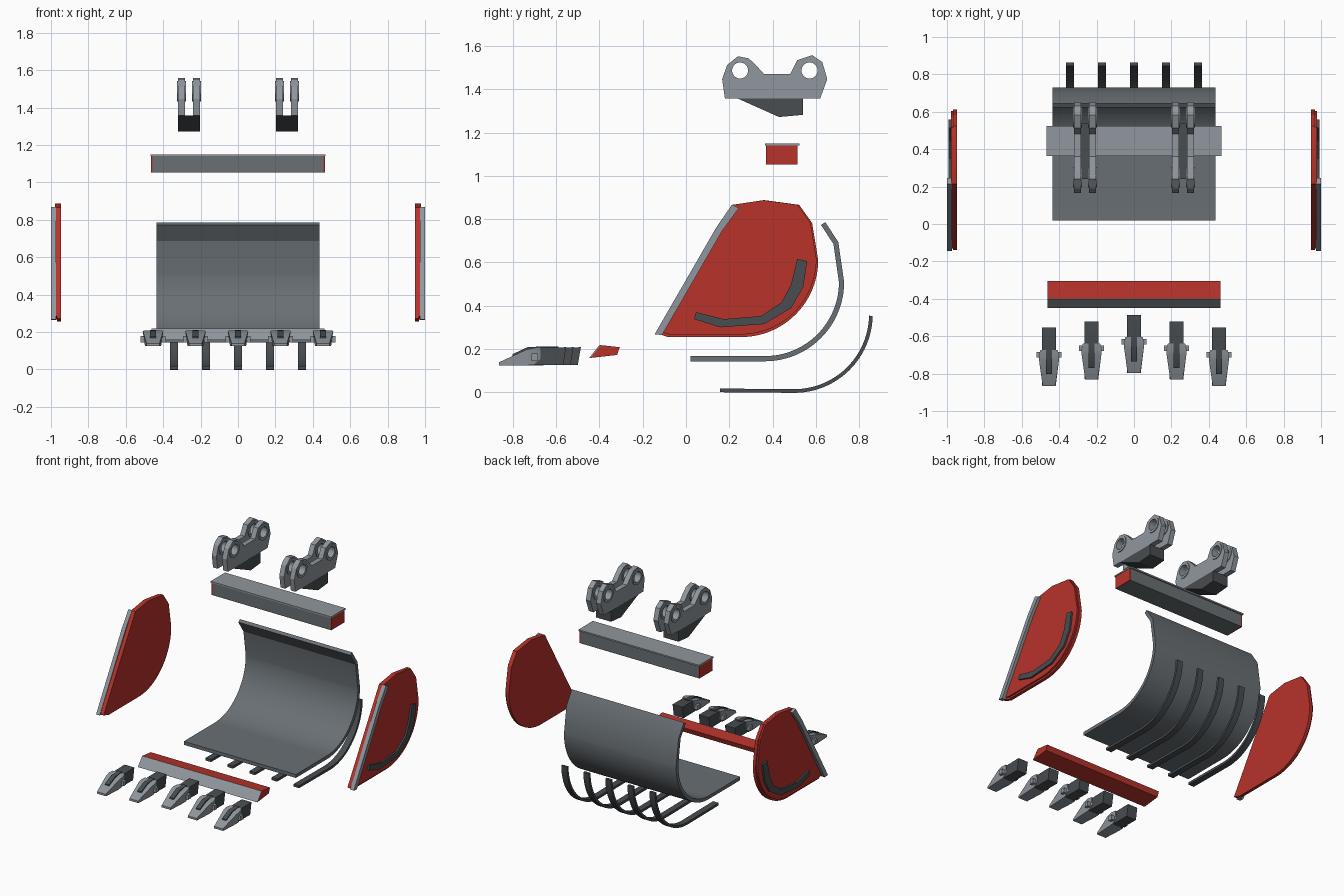
import bpy, bmesh
from math import sin, cos, pi, radians
from mathutils import Matrix, Vector

if "Cube" in bpy.data.objects:
    bpy.data.objects.remove(bpy.data.objects["Cube"])


def material(name, rgb):
    m = bpy.data.materials.new(name)
    m.diffuse_color = (*rgb, 1)
    m.use_nodes = True
    m.node_tree.nodes["Principled BSDF"].inputs["Base Color"].default_value = m.diffuse_color
    return m


RED = material("red_paint", (0.48, 0.033, 0.024))
LIGHT = material("light_steel", (0.28, 0.31, 0.34))
MID = material("mid_steel", (0.14, 0.16, 0.175))
DARK = material("dark_steel", (0.065, 0.075, 0.082))
YZ = Matrix(((0, 0, 1), (1, 0, 0), (0, 1, 0)))  # profile (y, z) extruded along x


def finish(name, bm, mat):
    bmesh.ops.remove_doubles(bm, verts=bm.verts, dist=1e-5)
    bmesh.ops.recalc_face_normals(bm, faces=bm.faces)
    me = bpy.data.meshes.new(name)
    bm.to_mesh(me)
    bm.free()
    me.materials.append(mat)
    ob = bpy.data.objects.new(name, me)
    bpy.context.collection.objects.link(ob)
    bpy.context.view_layer.objects.active = ob
    bpy.ops.object.select_all(action='DESELECT')
    ob.select_set(True)
    bpy.ops.object.shade_smooth_by_angle(angle=radians(25))
    return ob


def extrude(name, loops, x0, x1, mat):
    """Fill (y, z) loops (inner loops become holes) and extrude from x0 to x1."""
    x0, x1 = min(x0, x1), max(x0, x1)
    cu = bpy.data.curves.new(name, 'CURVE')
    cu.dimensions, cu.fill_mode, cu.extrude = '2D', 'BOTH', (x1 - x0) / 2
    for loop in loops:
        sp = cu.splines.new('POLY')
        sp.points.add(len(loop) - 1)
        for p, (y, z) in zip(sp.points, loop):
            p.co = (y, z, 0, 1)
        sp.use_cyclic_u = True
    tmp = bpy.data.objects.new(name + "_profile", cu)
    bpy.context.collection.objects.link(tmp)
    bpy.context.view_layer.update()
    me = bpy.data.meshes.new_from_object(tmp.evaluated_get(bpy.context.evaluated_depsgraph_get()))
    bm = bmesh.new()
    bm.from_mesh(me)
    bpy.data.objects.remove(tmp)
    bpy.data.curves.remove(cu)
    bpy.data.meshes.remove(me)
    bm.transform(Matrix.Translation(((x0 + x1) / 2, 0, 0)) @ YZ.to_4x4())
    return finish(name, bm, mat)


def arc(cy, cz, r, a0=-pi / 2, a1=0.0, n=24):
    return [(cy + r * cos(a0 + (a1 - a0) * i / n), cz + r * sin(a0 + (a1 - a0) * i / n))
            for i in range(n + 1)]


def circle(cy, cz, r):
    return arc(cy, cz, r, 0, 2 * pi, 32)[:-1]


def band(path, t):
    """Closed outline of a strip of thickness t on the left of a path."""
    pts = [Vector(p) for p in path]
    inner = []
    for i, p in enumerate(pts):
        d = [(pts[j + 1] - pts[j]).normalized() for j in (i - 1, i) if 0 <= j < len(pts) - 1]
        n = sum((Vector((-v.y, v.x)) for v in d), Vector((0, 0))).normalized()
        inner.append(tuple(p + n * t))
    return list(path) + inner[::-1]


def loft(name, sections, x, dy, mat):
    """Sections are (y, half width bottom, half width top, z bottom, z top)."""
    bm = bmesh.new()
    rings = [[bm.verts.new((x + px, y + dy, pz)) for px, pz in
              ((-wb, zb), (wb, zb), (wt, zt), (-wt, zt))] for y, wb, wt, zb, zt in sections]
    for a, b in zip(rings, rings[1:]):
        for i in range(4):
            bm.faces.new((a[i], a[(i + 1) % 4], b[(i + 1) % 4], b[i]))
    bm.faces.new(rings[0])
    bm.faces.new(rings[-1][::-1])
    return finish(name, bm, mat)


def box(name, x0, x1, y0, y1, z0, z1, mat):
    return extrude(name, [[(y0, z0), (y1, z0), (y1, z1), (y0, z1)]], x0, x1, mat)


# Curved bucket shell
shell = [(0.02, 0.143)] + arc(0.365, 0.509, 0.366) + [(0.704, 0.694), (0.644, 0.786)]
extrude("bucket_shell", [band(shell, 0.024)], -0.435, 0.435, MID)

# Wear ribs below the shell
rib = [(0.157, 0.0)] + arc(0.5, 0.36, 0.363, a1=-0.02)
for i in range(-2, 3):
    extrude(f"wear_rib_{i + 3}", [band(rib, 0.017)], i * 0.171 - 0.022, i * 0.171 + 0.022, DARK)

# Side plates with front edge strips and curved wear strips
plate = ([(-0.139, 0.273), (-0.083, 0.255)] + arc(0.255, 0.611, 0.356)
         + [(0.583, 0.782), (0.523, 0.866), (0.36, 0.888), (0.213, 0.866)])
raised = [(0.213 + (y - 0.213) * 0.98, 0.866 + (z - 0.866) * 0.98) for y, z in plate]
edge = [(-0.145, 0.268), (-0.111, 0.264), (0.167, 0.745), (0.245, 0.852), (0.213, 0.868), (0.139, 0.76)]
wear = [(0.037, 0.338), (0.157, 0.30), (0.361, 0.315), (0.486, 0.389), (0.542, 0.486), (0.56, 0.606),
        (0.514, 0.616), (0.486, 0.5), (0.444, 0.417), (0.347, 0.352), (0.176, 0.338), (0.046, 0.37)]
for side, s in (("right", 1), ("left", -1)):
    extrude(f"side_plate_{side}", [plate], s * 0.946, s * 0.968, RED)
    extrude(f"side_plate_face_{side}", [raised], s * 0.96, s * 0.979, RED)
    extrude(f"side_edge_{side}", [edge], s * 0.972, s * 1.0, LIGHT)
    extrude(f"side_wear_strip_{side}", [wear], s * 0.972, s * 0.991, DARK)

# Cross beam with cover plate and end caps
box("cross_beam", -0.457, 0.457, 0.37, 0.515, 1.053, 1.142, MID)
box("beam_cover", -0.468, 0.468, 0.364, 0.524, 1.14, 1.15, LIGHT)
for side, s in (("right", 1), ("left", -1)):
    box(f"beam_cap_{side}", s * 0.455, s * 0.465, 0.37, 0.515, 1.053, 1.14, RED)

# Hinge brackets: two pierced ears with bosses on a wedge base
ear = [(0.18, 1.357), (0.167, 1.447), (0.19, 1.512), (0.24, 1.553), (0.29, 1.543), (0.325, 1.51),
       (0.361, 1.47), (0.481, 1.47), (0.514, 1.535), (0.583, 1.558), (0.63, 1.526),
       (0.653, 1.447), (0.62, 1.357)]
base = [(0.24, 1.357), (0.541, 1.357), (0.541, 1.282), (0.43, 1.272)]
holes = [(0.25, 1.487), (0.571, 1.487)]
for side, s in (("right", 1), ("left", -1)):
    extrude(f"bracket_base_{side}", [base], s * 0.203, s * 0.32, DARK)
    for part, x in (("inner", 0.222), ("outer", 0.302)):
        extrude(f"bracket_ear_{side}_{part}", [ear] + [circle(*h, 0.038) for h in holes],
                s * x - 0.018, s * x + 0.018, LIGHT)
        for k, h in enumerate(holes):
            extrude(f"pin_boss_{side}_{part}_{k + 1}", [circle(*h, 0.055), circle(*h, 0.037)],
                    s * x - 0.023, s * x + 0.023, LIGHT)

# Cutting lip with bright front bevel
lip = [(-0.446, 0.158), (-0.319, 0.172), (-0.306, 0.208), (-0.398, 0.218)]
extrude("cutting_lip", [lip], -0.463, 0.463, RED)
bevel = [(-0.448, 0.158), (-0.440, 0.159), (-0.394, 0.2175), (-0.400, 0.218)]
extrude("lip_bevel", [bevel], -0.4635, 0.4635, LIGHT)

# Five staggered teeth on adapters
adapter = [(-0.486, 0.208), (-0.50, 0.125), (-0.66, 0.127), (-0.66, 0.19), (-0.60, 0.206)]
ridge = [(-0.735, 0.155), (-0.735, 0.175), (-0.665, 0.208), (-0.59, 0.212), (-0.59, 0.16)]
for i in range(-2, 3):
    x, dy, n = i * 0.2272, -0.034 * abs(i), i + 3

    def shift(points):
        return [(y + dy, z) for y, z in points]

    extrude(f"tooth_adapter_{n}", [shift(adapter)], x - 0.038, x + 0.038, DARK)
    extrude(f"tooth_ridge_{n}", [shift(ridge)], x - 0.016, x + 0.016, DARK)
    loft(f"tooth_{n}", [(-0.797, 0.036, 0.034, 0.124, 0.138), (-0.67, 0.043, 0.052, 0.124, 0.197),
                        (-0.635, 0.043, 0.055, 0.126, 0.205), (-0.605, 0.040, 0.046, 0.155, 0.209)],
         x, dy, LIGHT)
    box(f"tooth_pin_{n}", x - 0.066, x + 0.066, -0.645 + dy, -0.616 + dy, 0.145, 0.178, LIGHT)
